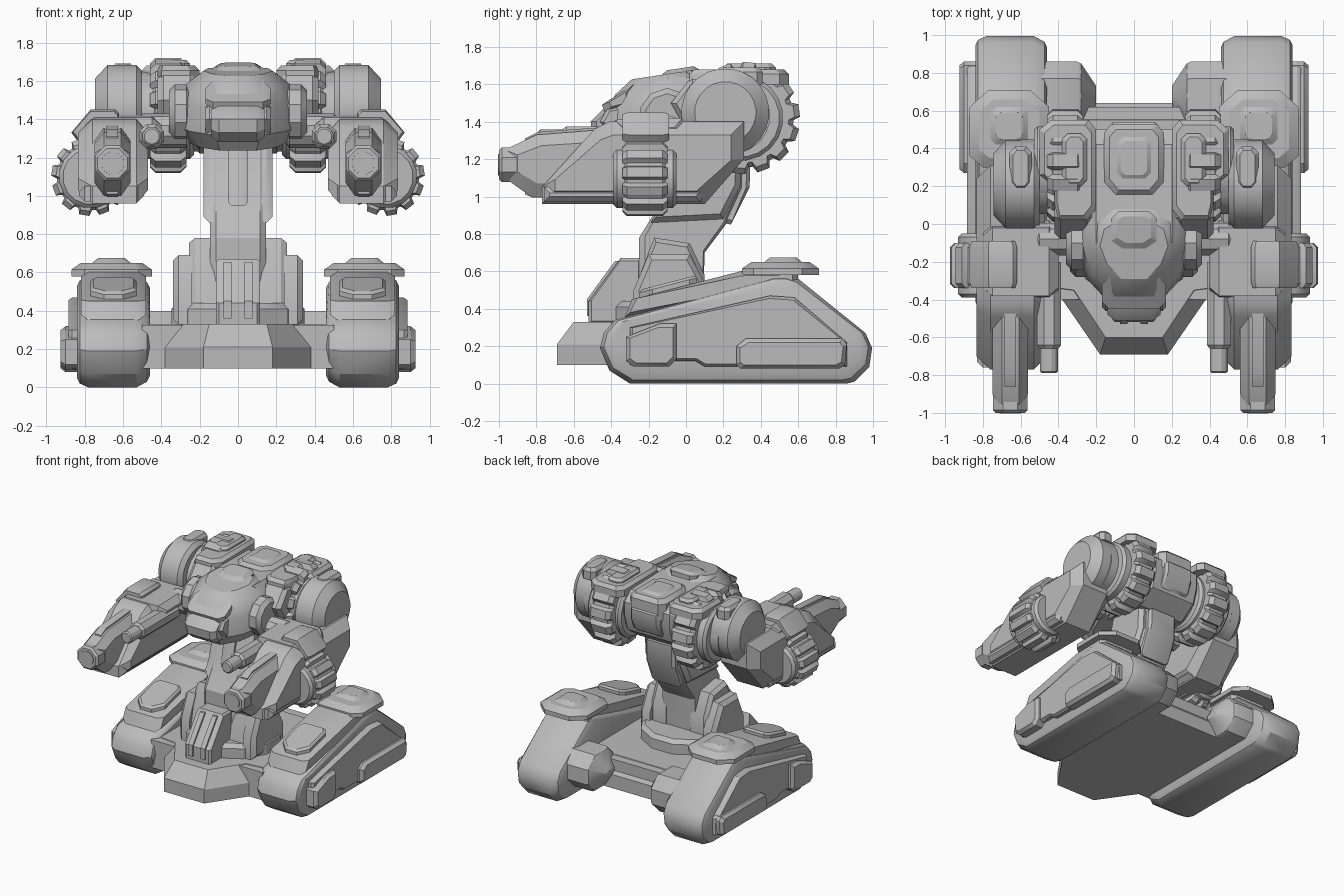
import bpy, bmesh, math

cube = bpy.data.objects.get("Cube")
if cube:
    bpy.data.objects.remove(cube, do_unlink=True)

GREY = (0.5, 0.5, 0.5, 1)
mat = bpy.data.materials.new("plain_grey")
mat.use_nodes = True
mat.diffuse_color = GREY
mat.node_tree.nodes["Principled BSDF"].inputs["Base Color"].default_value = GREY


def loft(name, axis, pts, rings, mirror=False, slope=0, angle=28):
    """Sweep a 2D outline along an axis; each ring is (position, inset)."""
    us, vs = [p[0] for p in pts], [p[1] for p in pts]
    cu, cv = (max(us) + min(us)) / 2, (max(vs) + min(vs)) / 2
    wu, wv = max(us) - min(us), max(vs) - min(vs)
    bm = bmesh.new()
    loops = []
    for t, d in rings:
        loop = []
        for u, v in pts:
            u = cu + (u - cu) * (1 - 2 * d / wu)
            v = cv + (v - cv) * (1 - 2 * d / wv)
            x, y, z = {"x": (t, u, v), "y": (u, t, v), "z": (u, v, t)}[axis]
            loop.append(bm.verts.new((x, y, z + slope * y)))
        loops.append(loop)
    n = len(pts)
    for a, b in zip(loops, loops[1:]):
        for i in range(n):
            bm.faces.new((a[i], a[(i + 1) % n], b[(i + 1) % n], b[i]))
    bm.faces.new(loops[0])
    bm.faces.new(loops[-1])
    bmesh.ops.recalc_face_normals(bm, faces=bm.faces)
    mesh = bpy.data.meshes.new(name)
    bm.to_mesh(mesh)
    bm.free()
    mesh.materials.append(mat)
    mesh.shade_smooth()
    mesh.set_sharp_from_angle(angle=math.radians(angle))
    ob = bpy.data.objects.new(name, mesh)
    bpy.context.collection.objects.link(ob)
    if mirror:
        ob.modifiers.new("mirror", "MIRROR")
    return ob


def chamfer(a, b, c):
    """Rings of a straight sweep with both rims chamfered by c."""
    return [(a, c), (a + c, 0), (b - c, 0), (b, c)]


def ngon(u, v, r, n):
    return [(u + r * math.cos(math.tau * (i + .5) / n), v + r * math.sin(math.tau * (i + .5) / n)) for i in range(n)]


def toothed(u, v, r, n, depth):
    out = []
    for i in range(n):
        for f, k in ((.05, r), (.55, r), (.7, r - depth), (.9, r - depth)):
            a = math.tau * (i + f) / n
            out.append((u + k * math.cos(a), v + k * math.sin(a)))
    return out


def rect(u0, u1, v0, v1, c=0.03):
    return [(u0 + c, v0), (u1 - c, v0), (u1, v0 + c), (u1, v1 - c),
            (u1 - c, v1), (u0 + c, v1), (u0, v1 - c), (u0, v0 + c)]


def both(half):
    """Close a half outline by reflecting it across x = 0."""
    return half + [(-x, y) for x, y in reversed(half)]


# Track units with side panels and fenders
track = [(-.3, 0), (-.41, .07), (-.46, .19), (-.44, .27), (-.38, .34), (.48, .58), (.54, .58),
         (.6, .56), (.96, .27), (.995, .19), (.98, .09), (.9, .01), (.86, 0)]
loft("track", "x", track, [(.46, .06), (.475, .03), (.53, 0), (.78, 0), (.825, .02), (.84, .05)], True, angle=33)
loft("track_side_panel", "x", [(-.3, .3), (.45, .47), (.58, .46), (.86, .22), (.86, .09), (.1, .09),
     (.05, .12), (-.1, .12), (-.3, .1)], [(.82, 0), (.865, 0), (.885, .015)], True)
loft("track_front_hub", "x", [(-.32, .12), (-.32, .25), (-.14, .32), (-.05, .32), (-.05, .13), (-.09, .09),
     (-.28, .09)], [(.84, 0), (.9, 0), (.925, .02)], True)
loft("track_rear_hub", "x", [(.27, .1), (.27, .2), (.32, .24), (.84, .24), (.86, .21), (.85, .1), (.82, .08),
     (.29, .08)], [(.84, 0), (.9, 0), (.925, .02)], True)
loft("fender", "x", [(-.33, .35), (-.29, .45), (.31, .605), (.6, .61), (.6, .54), (.3, .5)],
     [(.48, .03), (.52, 0), (.78, 0), (.82, .03)], True)
loft("fender_plate", "z", [(.56, .06), (.74, .06), (.77, .02), (.77, -.18), (.7, -.25), (.6, -.25), (.53, -.18),
     (.53, .02)], [(.5, 0), (.55, 0), (.565, .015)], True, slope=.26)
loft("fender_cap", "z", [(.55, .71), (.77, .71), (.87, .62), (.87, .36), (.8, .3), (.52, .3), (.45, .36), (.45, .62)],
     [(.58, 0), (.615, 0), (.65, .05)], True)
loft("fender_cap_knob", "z", rect(.56, .76, .42, .62), [(.63, 0), (.65, 0), (.675, .03)], True)

# Hull between the tracks
loft("hull", "z", both([(.18, -.69), (.38, -.4), (.55, -.38), (.55, .64)]), [(.1, 0), (.21, 0), (.33, .09)])
loft("hull_nose_fill", "x", [(-.4, .1), (-.4, .325), (.62, .325), (.62, .1)], [(-.5, 0), (.5, 0)])
loft("rear_axle_block", "x", rect(.5, .86, .1, .4, .09), [(.2, .13), (.28, .01), (.3, 0), (.5, 0)], True)

# Turret base, knee bracket and column
loft("turret_base", "z", ngon(0, -.04, .36, 12), [(.3, 0), (.41, 0), (.44, .03)])
loft("front_bracket", "x", [(-.52, .32), (-.52, .44), (-.35, .67), (-.24, .67), (-.24, .32)],
     chamfer(-.115, .115, .015))
loft("front_bracket_frame", "x", [(-.53, .36), (-.53, .45), (-.38, .655), (-.34, .655), (-.45, .36)],
     [(.035, 0), (.075, 0)], True)
loft("knee_fin", "x", [(-.28, .33), (-.28, .5), (-.2, .69), (.02, .69), (.12, .5), (.12, .33)],
     [(.24, 0), (.31, 0), (.34, .03)], True)
loft("knee_ear", "x", [(-.28, .4), (-.24, .6), (-.17, .78), (.02, .75), (.1, .58), (.1, .4)],
     [(.11, 0), (.225, 0), (.255, .025)], True)
column = [(-.25, .42), (-.25, .78), (-.14, .96), (-.04, 1.32), (.32, 1.32), (.31, 1.05), (.22, .86), (.1, .7), (.09, .42)]
loft("column", "x", column, chamfer(-.145, .145, .03))
loft("column_armour", "x", [(-.19, .86), (-.14, .94), (-.04, 1.3), (.3, 1.3), (.29, 1.06), (.2, .88)],
     chamfer(-.18, .18, .03))
loft("column_spine", "x", [(-.165, .95), (-.08, 1.28), (.0, 1.28), (-.1, .95)], chamfer(-.05, .05, .015))
loft("column_rear_plate", "x", [(.2, .86), (.24, .85), (.34, 1.05), (.345, 1.22), (.28, 1.22)],
     chamfer(-.13, .13, .02))

# Torso
loft("torso", "x", [(-.1, 1.28), (.32, 1.22), (.46, 1.32), (.5, 1.45), (.5, 1.56), (.42, 1.63), (-.1, 1.64)],
     chamfer(-.24, .24, .04))
loft("torso_top_plate", "z", both([(.1, .15), (.16, .22), (.16, .48), (.12, .53)]), [(1.5, 0), (1.63, 0), (1.66, .03)])
loft("torso_hatch", "z", rect(-.09, .09, .24, .46), [(1.64, 0), (1.66, 0), (1.675, .02)])
loft("torso_back_plate", "x", [(.4, 1.3), (.49, 1.36), (.54, 1.46), (.54, 1.54), (.46, 1.62)], chamfer(-.13, .13, .02))

# Head with jaw
loft("head", "z", both([(.12, -.43), (.25, -.29), (.32, -.1), (.28, .07), (.14, .16)]),
     [(1.29, .07), (1.38, 0), (1.52, .01), (1.6, .05), (1.67, .14)], slope=.15)
loft("head_crest", "z", both([(.06, -.13), (.12, -.09), (.12, .03), (.08, .07)]),
     [(1.62, 0), (1.67, 0), (1.69, .03)], slope=.15)
loft("brow", "x", [(-.28, 1.48), (-.43, 1.44), (-.45, 1.49), (-.28, 1.6)], chamfer(-.17, .17, .04))
loft("snout", "x", [(-.28, 1.28), (-.44, 1.28), (-.5, 1.33), (-.51, 1.4), (-.44, 1.47), (-.28, 1.52)],
     [(-.14, .03), (-.1, 0), (.1, 0), (.14, .03)])
loft("muzzle_cheek", "x", [(-.24, 1.28), (-.36, 1.29), (-.46, 1.4), (-.42, 1.47), (-.24, 1.5)], chamfer(.11, .17, .02), True)
loft("head_ear", "x", ngon(-.1, 1.43, .15, 10), chamfer(.24, .36, .03), True)
loft("neck_link", "x", ngon(-.08, 1.34, .09, 10), chamfer(.25, .52, .02), True)

# Shoulders: core, toothed ring, outer drum and top plates
loft("shoulder_core", "x", ngon(.25, 1.43, .2, 20), [(.2, 0), (.6, 0)], True)
loft("shoulder_inner_disc", "x", ngon(.29, 1.42, .23, 20), chamfer(.23, .53, .02), True)
loft("shoulder_toothed_ring", "x", toothed(.31, 1.42, .3, 14, .035), chamfer(.27, .46, .03), True)
loft("shoulder_drum", "x", ngon(.21, 1.45, .235, 24), [(.5, .03), (.53, 0), (.68, 0), (.745, .07)], True)
loft("shoulder_drum_plate", "z", rect(.54, .66, .18, .41), [(1.6, 0), (1.665, 0), (1.69, .02)], True)
loft("shoulder_plate", "z", [(.2, .08), (.25, .02), (.4, .02), (.42, .1), (.42, .2), (.5, .26), (.5, .5),
     (.44, .55), (.24, .55), (.2, .5)], [(1.6, 0), (1.655, 0), (1.68, .025)], True)
loft("shoulder_plate_knob", "z", rect(.25, .38, .2, .48), [(1.66, 0), (1.69, 0), (1.71, .02)], True)
loft("shoulder_front_cowl", "x", [(-.08, 1.5), (.02, 1.32), (.2, 1.3), (.2, 1.65), (.03, 1.64)],
     chamfer(.22, .42, .03), True)

# Forearms
arm = [(-.77, .96), (-.77, 1.05), (-.49, 1.36), (-.41, 1.4), (.31, 1.4), (.31, 1.2), (.1, .96)]
loft("forearm", "x", arm, [(.47, .07), (.53, 0), (.76, 0), (.835, .07)], True)
loft("forearm_skirt", "x", [(-.76, .97), (-.76, 1.05), (.1, 1.05), (.08, .97)], chamfer(.49, .83, .03), True)
loft("forearm_top_block", "x", [(-.4, 1.3), (-.38, 1.41), (-.02, 1.42), (.02, 1.3)], chamfer(.4, .8, .05), True)
loft("forearm_clip", "y", [(.62, 1.34), (.62, 1.43), (.64, 1.45), (.77, 1.45), (.87, 1.33), (.84, 1.29), (.74, 1.34)],
     [(-.34, .01), (-.31, 0), (-.12, 0), (-.09, .01)], True)
loft("forearm_drum", "y", ngon(.77, 1.1, .165, 16), [(-.39, .02), (-.37, 0), (-.07, 0), (-.05, .02)], True)
loft("forearm_toothed_drum", "y", toothed(.77, 1.1, .205, 12, .03), chamfer(-.34, -.1, .025), True)

# Cannons and side guns
loft("cannon", "y", ngon(.655, 1.17, .1, 8), [(-1, .015), (-.985, 0), (-.4, 0)], True)
loft("cannon_shroud", "x", [(-.97, 1.1), (-.97, 1.25), (-.8, 1.33), (-.42, 1.36), (-.42, 1), (-.83, 1)],
     [(.56, .07), (.61, 0), (.7, 0), (.75, .07)], True)
loft("cannon_rib", "x", [(-.86, 1.01), (-.86, 1.31), (-.79, 1.345), (-.45, 1.37), (-.45, .995), (-.82, .995)],
     [(.625, 0), (.685, 0)], True)
loft("cannon_bore", "y", ngon(.655, 1.17, .065, 12), [(-1.004, .005), (-.95, 0)], True)
loft("side_gun_body", "y", ngon(.45, 1.31, .07, 8), [(-.66, .015), (-.64, 0), (-.2, 0)], True)
loft("side_gun_barrel", "y", ngon(.45, 1.31, .05, 12), [(-.79, .01), (-.78, 0), (-.6, 0)], True)
